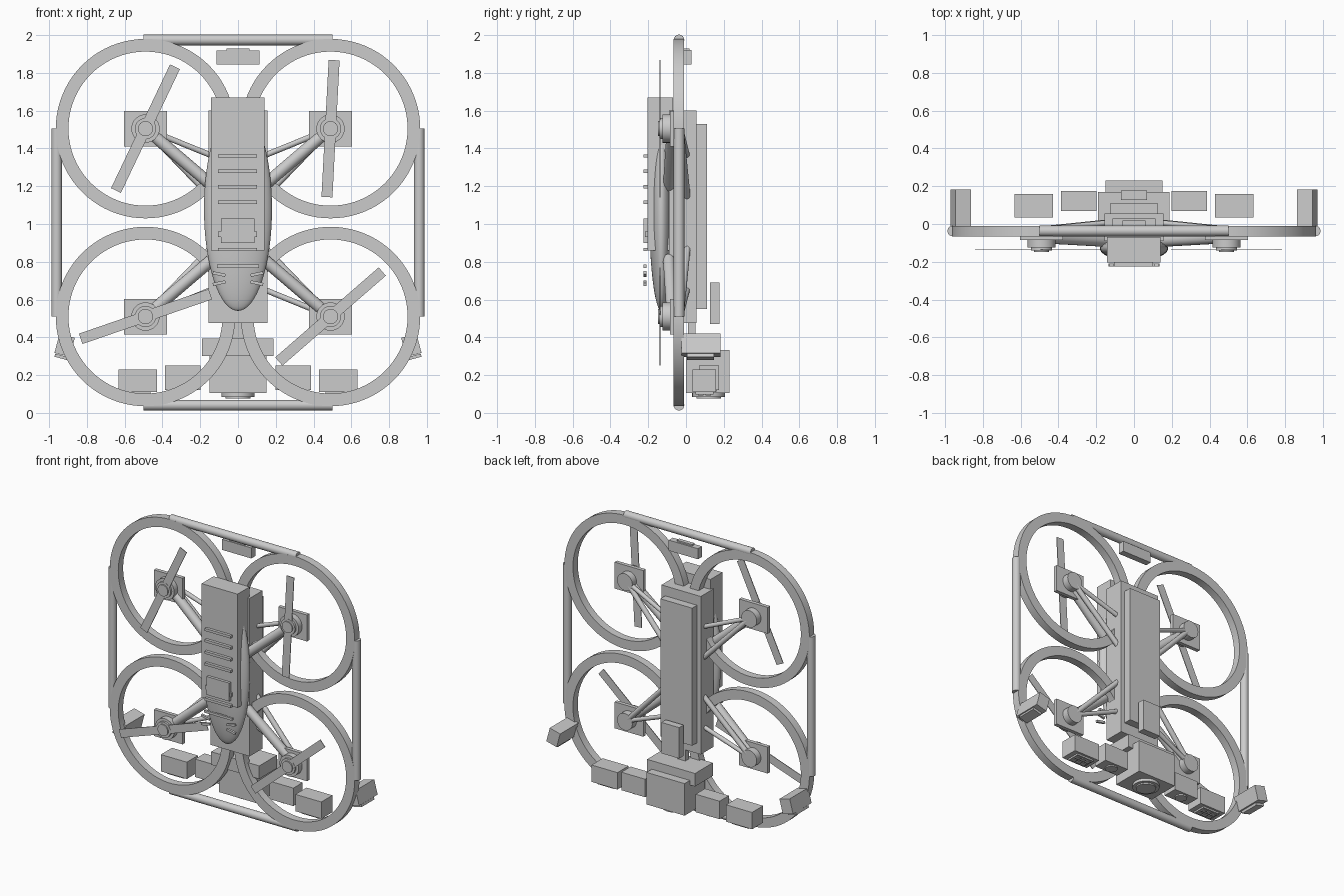
import bpy, bmesh, math
from mathutils import Vector, Matrix

if "Cube" in bpy.data.objects:
    bpy.data.objects.remove(bpy.data.objects["Cube"])


def finish(name, bm, smooth=False):
    bmesh.ops.recalc_face_normals(bm, faces=bm.faces)
    me = bpy.data.meshes.new(name)
    bm.to_mesh(me)
    bm.free()
    ob = bpy.data.objects.new(name, me)
    bpy.context.collection.objects.link(ob)
    if smooth:
        bpy.ops.object.select_all(action='DESELECT')
        bpy.context.view_layer.objects.active = ob
        ob.select_set(True)
        bpy.ops.object.shade_smooth_by_angle(angle=math.radians(35))
    return ob


def box(name, x0, x1, y0, y1, z0, z1, tilt=0.0):
    """Box from its bounds, optionally turned about the y axis."""
    bm = bmesh.new()
    c = Vector(((x0 + x1) / 2, (y0 + y1) / 2, (z0 + z1) / 2))
    m = (Matrix.Translation(c) @ Matrix.Rotation(math.radians(tilt), 4, 'Y')
         @ Matrix.Diagonal((x1 - x0, y1 - y0, z1 - z0, 1)))
    bmesh.ops.create_cube(bm, size=1, matrix=m)
    return finish(name, bm)


def tube(name, a, b, r, r2=None, seg=32):
    """Cylinder or cone from point a to point b."""
    a, b = Vector(a), Vector(b)
    d = b - a
    bm = bmesh.new()
    m = Matrix.Translation((a + b) / 2) @ d.to_track_quat('Z', 'Y').to_matrix().to_4x4()
    bmesh.ops.create_cone(bm, cap_ends=True, segments=seg, radius1=r,
                          radius2=r if r2 is None else r2, depth=d.length, matrix=m)
    return finish(name, bm, True)


def ring(name, x, z, r_out, r_in, y0, y1, seg=80):
    """Flat-sided ring around the y axis."""
    bm = bmesh.new()
    loops = []
    for i in range(seg):
        t = 2 * math.pi * i / seg
        loops.append([bm.verts.new((x + r * math.cos(t), y, z + r * math.sin(t)))
                      for r, y in ((r_out, y0), (r_out, y1), (r_in, y1), (r_in, y0))])
    for i in range(seg):
        p, q = loops[i], loops[(i + 1) % seg]
        for k in range(4):
            bm.faces.new((p[k], q[k], q[(k + 1) % 4], p[(k + 1) % 4]))
    return finish(name, bm, True)


# Central body, back plate and front battery
box("main_body", -.155, .155, -.09, .055, .475, 1.6)
box("back_plate", -.125, .125, .055, .11, .55, 1.53)
box("battery_pod", -.143, .14, -.205, -.07, .86, 1.67)

# Rounded shell wrapped around the battery
bm = bmesh.new()
bmesh.ops.create_uvsphere(bm, u_segments=48, v_segments=32, radius=1,
                          matrix=Matrix.Translation((0, -.13, 1.08))
                          @ Matrix.Diagonal((.18, .065, .54, 1)))
finish("nose_shell", bm, True)

# Cooling slats and display on the battery
for z in (1.36, 1.28, 1.197, 1.115, .865):
    box("slat", -.105, .1, -.225, -.205, z - .009, z + .009)
box("display_panel", -.09, .088, -.225, -.2, .9, 1.03)
box("display_bar", -.105, .1, -.218, -.2, .93, .96)
box("nose_slat", -.11, .11, -.225, -.21, .768, .785)
for s in (-1, 1):
    for z in (.735, .687):
        box("nose_side_slat", s * .1 - .034, s * .1 + .034, -.225, -.21,
            z - .008, z + .008, -s * 12 * (-1 if z > .7 else 1) * -1)

# Four rotor units: guard, plate, motor, propeller, arm and struts
MID = 1.0075
for sx, sz, ang in ((-1, 1, 64.5), (1, 1, 87), (-1, -1, 19), (1, -1, 41)):
    x, z = sx * .49, MID + sz * .4975
    ring("rotor_guard", x, z, .475, .408, -.065, -.01)
    box("motor_plate", sx * .49 - .113, sx * .49 + .113, -.085, -.058, z - .094, z + .094)
    tube("motor_back", (x, -.06, z), (x, -.01, z), .06)
    tube("motor_base", (x, -.125, z), (x, -.08, z), .075)
    tube("motor_hub", (x, -.14, z), (x, -.12, z), .056)
    tube("motor_cap", (x, -.148, z), (x, -.138, z), .04)
    box("propeller", x - .363, x + .363, -.139, -.134, z - .029, z + .029, -ang)
    tube("arm", (x, -.07, z), (sx * .13, -.09, MID + sz * .19), .032)
    tube("upper_strut", (x, -.03, z), (sx * .14, .006, MID + sz * .355), .015)
    tube("lower_strut", (x, -.03, z), (sx * .14, .006, MID + sz * .135), .018)

# Outer bumper tubes
for s in (-1, 1):
    tube("cross_bumper", (-.5, -.037, MID + s * .967), (.5, -.037, MID + s * .967), .028)
    tube("side_bumper", (s * .96, -.037, .51), (s * .96, -.037, 1.505), .028)

# Sensor at the top, antenna slab at the back
box("top_sensor", -.115, .115, -.015, .03, 1.845, 1.92)
box("top_sensor_lid", -.06, .06, -.01, .018, 1.92, 1.93)
box("antenna_slab", -.07, .07, .127, .177, .47, .69)

# Main camera
box("camera_mount", -.19, .188, -.03, .17, .3, .393)
box("camera_body", -.15, .15, .0, .23, .105, .333)
box("camera_neck", -.03, .03, .01, .05, .39, .48)
tube("lens_barrel", (0, .12, .085), (0, .12, .11), .087)
tube("lens_glass", (0, .12, .076), (0, .12, .09), .065)

# Sensors to either side of the camera
for s in (-1, 1):
    x = s * .293
    box("small_sensor", x - .094, x + .094, .07, .175, .122, .25)
    tube("small_sensor_lens", (x, .122, .113), (x, .122, .125), .04)
    x = s * .53
    box("lamp_housing", x - .102, x + .102, .035, .16, .11, .23)
    box("lamp_frame", x - .066, x + .066, .05, .145, .098, .112)
    for i in range(3):
        for j in range(2):
            lx, ly = x - .04 + .04 * i, .078 + .04 * j
            box("lamp_cell", lx - .015, lx + .015, ly - .015, ly + .015, .093, .1)
    # Tilted side camera with lower lip and slot
    box("side_camera", s * .918 - .042, s * .918 + .042, -.025, .183, .305, .41, -s * 15)
    box("side_camera_lip", s * .937 - .034, s * .937 + .034, .005, .147, .288, .305, -s * 15)
